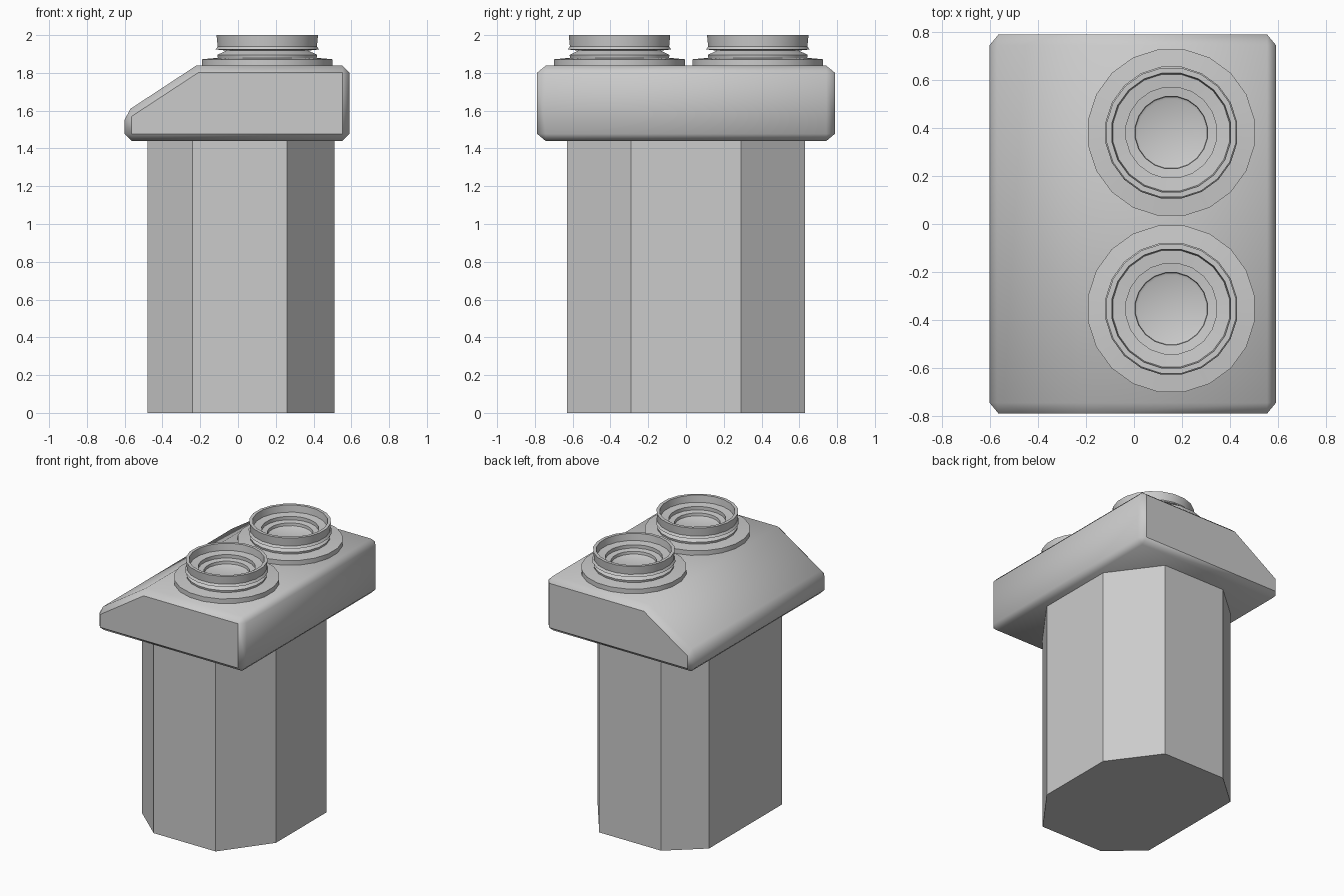
import bpy, bmesh, math

if "Cube" in bpy.data.objects:
    bpy.data.objects.remove(bpy.data.objects["Cube"])


def finish(name, bm, smooth=None):
    bmesh.ops.recalc_face_normals(bm, faces=bm.faces[:])
    mesh = bpy.data.meshes.new(name)
    bm.to_mesh(mesh)
    bm.free()
    obj = bpy.data.objects.new(name, mesh)
    bpy.context.collection.objects.link(obj)
    if smooth:
        bpy.ops.object.select_all(action='DESELECT')
        obj.select_set(True)
        bpy.context.view_layer.objects.active = obj
        bpy.ops.object.shade_smooth_by_angle(angle=math.radians(smooth))
    return obj


def prism(points, direction):
    """Extrude a closed polygon along a direction."""
    bm = bmesh.new()
    face = bm.faces.new([bm.verts.new(p) for p in points])
    ext = bmesh.ops.extrude_face_region(bm, geom=[face], use_keep_orig=True)
    verts = [g for g in ext["geom"] if isinstance(g, bmesh.types.BMVert)]
    bmesh.ops.translate(bm, verts=verts, vec=direction)
    bmesh.ops.recalc_face_normals(bm, faces=bm.faces[:])
    return bm


# Eight-sided column
half = [(0.51, 0.29), (0.26, 0.63), (-0.24, 0.63), (-0.48, 0.42)]
outline = half + [(x, -y) for x, y in reversed(half)]
finish("column", prism([(x, y, 0) for x, y in outline], (0, 0, 1.46)))

# Chamfered head with a sloping side
side = [(-0.6, 1.44), (0.59, 1.44), (0.59, 1.838), (-0.222, 1.838), (-0.6, 1.59)]
hy = 0.65
head = prism([(x, -hy, z) for x, z in side], (0, 2 * hy, 0))
slope_edge = [e for e in head.edges
              if all(abs(v.co.x + 0.222) < 1e-4 for v in e.verts)
              and abs(e.verts[0].co.y - e.verts[1].co.y) > 0.5]
edges = [e for e in head.edges if e not in slope_edge]
bmesh.ops.bevel(head, geom=edges, offset=0.037, segments=1, affect='EDGES',
                profile=0.5)
for v in head.verts:
    v.co.y *= 0.788 / hy
finish("head", head, 40)

# Turned sockets: flange, neck, collar and stepped recess
PROFILE = [(0.35, 1.83), (0.35, 1.872), (0.265, 1.88), (0.268, 1.895),
           (0.22, 1.918), (0.277, 1.924), (0.266, 1.94), (0.272, 2.0),
           (0.25, 2.0), (0.245, 1.95), (0.19, 1.945), (0.19, 1.92),
           (0.152, 1.915), (0.15, 1.895), (0.14, 1.89)]
SIDES = 20


def socket(name, cx, cy):
    bm = bmesh.new()
    rings = []
    for r, z in PROFILE:
        rings.append([bm.verts.new((cx + r * math.cos(a), cy + r * math.sin(a), z))
                      for a in (2 * math.pi * (i + 0.5) / SIDES for i in range(SIDES))])
    for lo, hi in zip(rings, rings[1:]):
        for i in range(SIDES):
            j = (i + 1) % SIDES
            bm.faces.new((lo[i], lo[j], hi[j], hi[i]))
    bm.faces.new(rings[-1])
    bm.faces.new(rings[0])
    finish(name, bm, 30)


socket("socket_back", 0.155, 0.38)
socket("socket_front", 0.155, -0.352)
